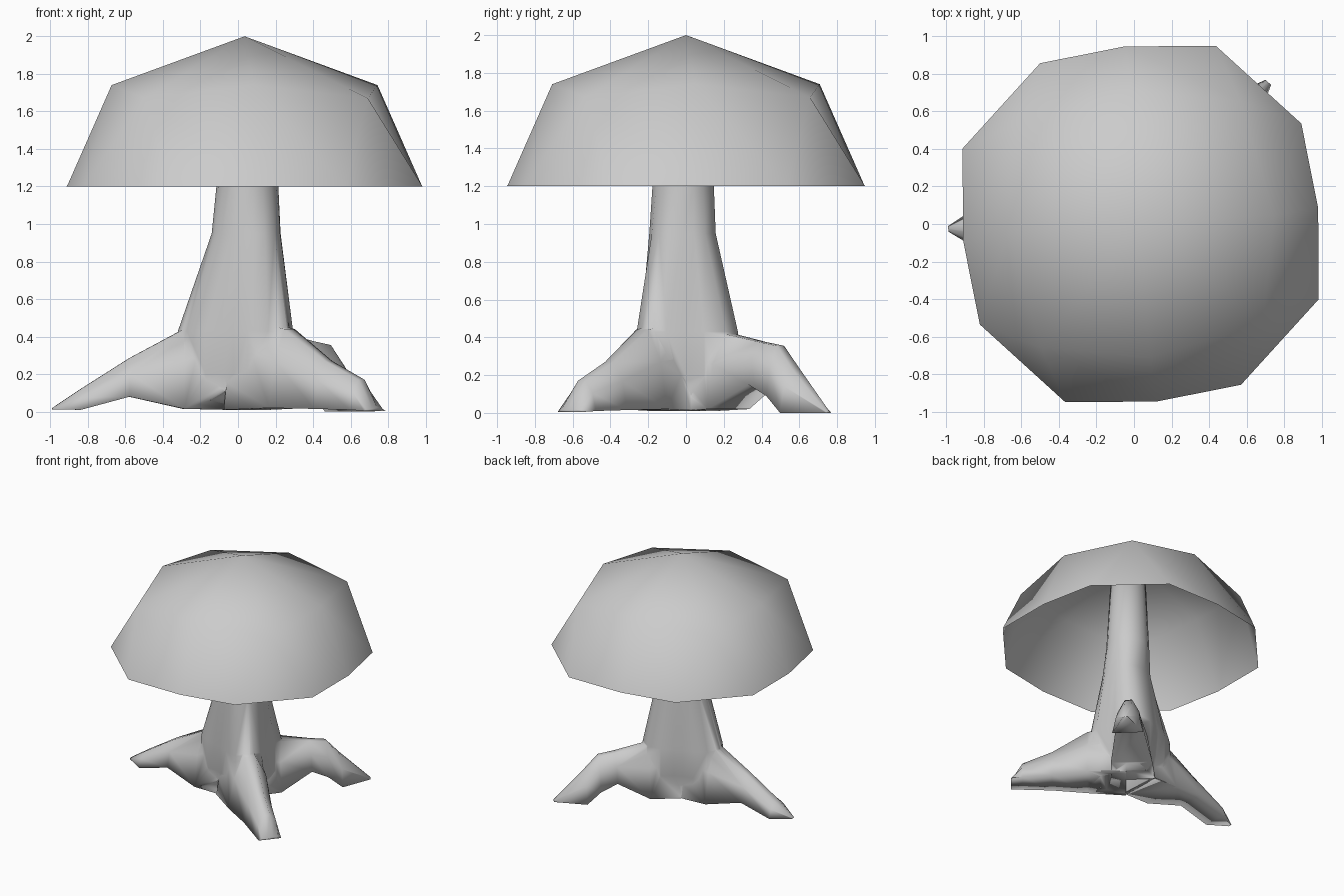
import bpy, bmesh, math
from math import sin, cos, radians

if "Cube" in bpy.data.objects:
    bpy.data.objects.remove(bpy.data.objects["Cube"])


def make_object(name, rings, cap_start=True, cap_end=True, apex=None):
    """Loft equal-length rings into a mesh."""
    bm = bmesh.new()
    vs = [[bm.verts.new(p) for p in ring] for ring in rings]
    n = len(rings[0])
    for a, b in zip(vs, vs[1:]):
        for i in range(n):
            j = (i + 1) % n
            bm.faces.new((a[i], a[j], b[j], b[i]))
    if cap_start:
        bm.faces.new(vs[0][::-1])
    if cap_end:
        bm.faces.new(vs[-1])
    bmesh.ops.recalc_face_normals(bm, faces=bm.faces[:])
    me = bpy.data.meshes.new(name)
    bm.to_mesh(me)
    bm.free()
    ob = bpy.data.objects.new(name, me)
    bpy.context.collection.objects.link(ob)
    return ob


# Cap: open half of a rounded cube, each corner splitting into two rim points
bm = bmesh.new()
CX = 0.035
apex = bm.verts.new((CX, 0, 2.0))


def polar(r, deg, z):
    a = radians(deg)
    return bm.verts.new((CX + r * cos(a), r * sin(a), z))


mid, corner, rim = [], [], []
for q in range(4):
    a = q * 90 + 4
    mid.append(polar(0.71, a, 1.74))
    corner.append(polar(0.845, a + 47, 1.67))
    rim.append((polar(0.95, a + 1, 1.2), polar(1.01, a + 28, 1.2), polar(1.03, a + 63, 1.2)))
for q in range(4):
    n = (q + 1) % 4
    r0, r1, r2 = rim[q]
    bm.faces.new((apex, mid[q], corner[q], mid[n]))
    bm.faces.new((mid[q], r0, r1, corner[q]))
    bm.faces.new((corner[q], r1, r2))
    bm.faces.new((corner[q], r2, rim[n][0], mid[n]))
me = bpy.data.meshes.new("cap")
bm.to_mesh(me)
bm.free()
cap = bpy.data.objects.new("cap", me)
bpy.context.collection.objects.link(cap)

# Trunk: round at the top, three lobed at the base
LOBES = (180, 320, 47)


def trunk_ring(z, valley, lobe, cx, cy):
    pts = []
    for i in range(18):
        a = 2 * math.pi * i / 18
        k = max(max(0, cos(a - radians(d))) ** 4 for d in LOBES)
        r = valley + lobe * k
        pts.append((cx + r * cos(a), cy + r * sin(a), z))
    return pts


trunk = make_object("trunk", [trunk_ring(*l) for l in (
    (0.015, 0.15, 0.15, 0.01, 0), (0.2, 0.18, 0.17, 0.01, 0), (0.43, 0.20, 0.13, 0.01, 0),
    (0.95, 0.17, 0.02, 0.05, -0.02), (1.2, 0.165, 0.0, 0.05, -0.015),
    (1.9, 0.13, 0.0, 0.05, -0.01))])


# Roots: sections of (distance, top z, bottom z, half width) along a direction
def root(name, deg, sections):
    a = radians(deg)
    d, p = (cos(a), sin(a)), (-sin(a), cos(a))
    rings = []
    for s, top, bot, w in sections:
        h = top - bot
        prof = ((-0.25, 1), (-0.75, 0.6), (-1, 0), (1, 0), (0.75, 0.6), (0.25, 1))
        rings.append([(d[0] * s + p[0] * u * w, d[1] * s + p[1] * u * w, bot + h * v)
                      for u, v in prof])
    return make_object(name, rings)


roots = [
    root("left_root", 181.5, ((0.06, 0.5, 0.01, 0.17), (0.29, 0.44, 0.015, 0.17),
                              (0.58, 0.285, 0.08, 0.11), (0.84, 0.12, 0.01, 0.11),
                              (0.99, 0.02, 0.012, 0.015))),
    root("front_root", -40, ((0.06, 0.5, 0.01, 0.19), (0.36, 0.44, 0.02, 0.17),
                             (0.63, 0.27, 0.015, 0.12), (0.86, 0.17, 0.01, 0.10),
                             (0.95, 0.02, 0.005, 0.09))),
    root("back_root", 46.5, ((0.06, 0.46, 0.01, 0.17), (0.31, 0.42, 0.02, 0.16),
                             (0.56, 0.375, 0.15, 0.11), (0.69, 0.355, 0.09, 0.11),
                             (0.80, 0.235, 0.0, 0.12), (1.04, 0.01, 0.0, 0.02))),
]

# Merge the roots into the trunk
bpy.context.view_layer.objects.active = trunk
for r in roots:
    m = trunk.modifiers.new("merge", 'BOOLEAN')
    m.operation = 'UNION'
    m.solver = 'EXACT'
    m.object = r
    bpy.ops.object.modifier_apply(modifier=m.name)
for r in roots:
    bpy.data.objects.remove(r)

# Smooth shading throughout
for ob in (cap, trunk):
    ob.data.polygons.foreach_set("use_smooth", [True] * len(ob.data.polygons))
    ob.data.update()
